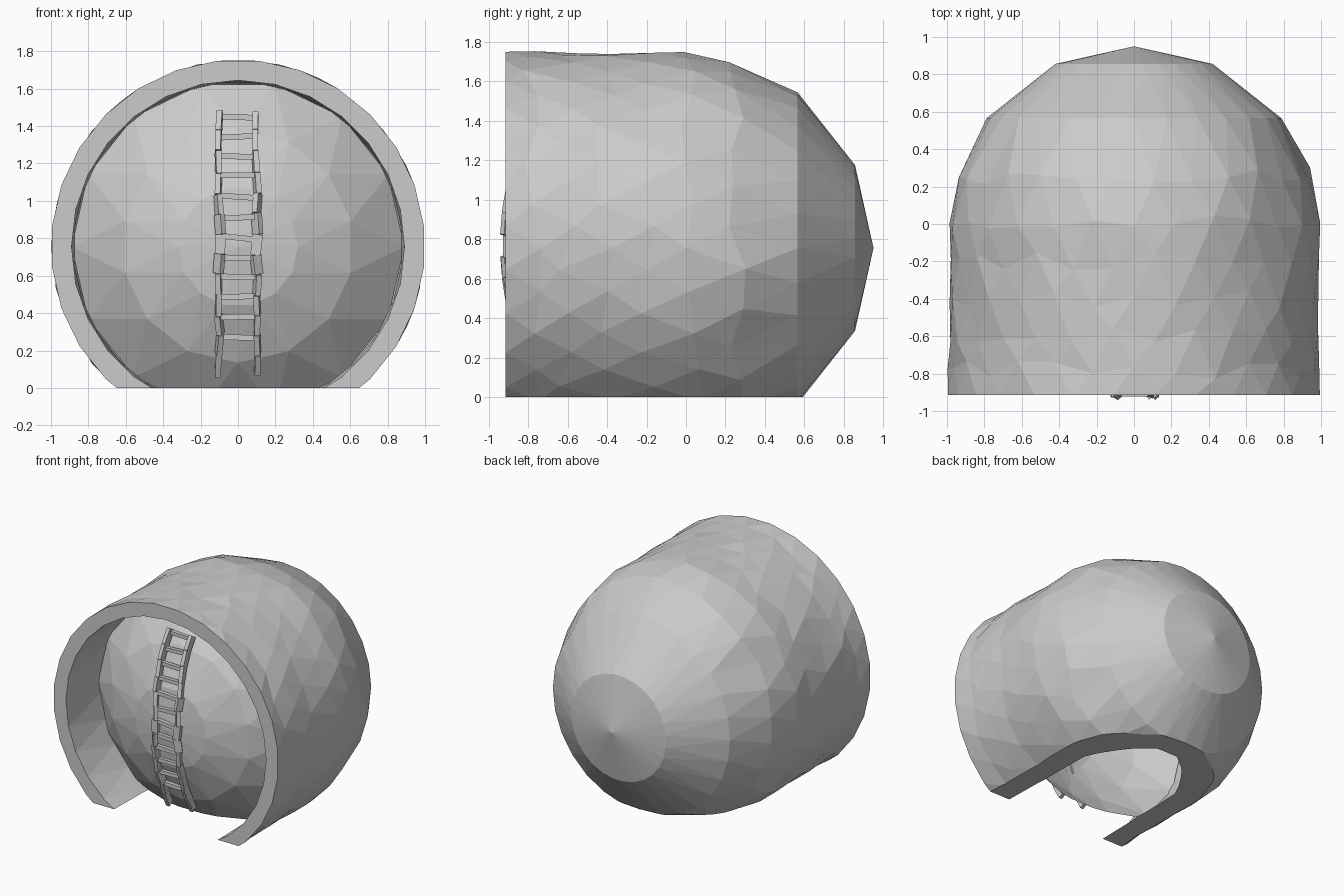
import bpy, bmesh, math, random
from mathutils import Vector, Matrix

if "Cube" in bpy.data.objects:
    bpy.data.objects.remove(bpy.data.objects["Cube"])

random.seed(4)
CZ = 0.755      # height of the shell axis
CY = -0.05      # centre of the rear dome
FRONT = -0.915


def finish(bm, name):
    bmesh.ops.recalc_face_normals(bm, faces=bm.faces)
    me = bpy.data.meshes.new(name)
    bm.to_mesh(me)
    bm.free()
    ob = bpy.data.objects.new(name, me)
    bpy.context.collection.objects.link(ob)
    return ob


def revolve(bm, profile, segs, jitter=0.0):
    """Spin (radius, y) points around the y axis at height CZ."""
    rings = []
    for i, (r, y) in enumerate(profile):
        if r < 1e-4:
            rings.append([bm.verts.new((0, y, CZ))])
            continue
        ring = []
        for k in range(segs):
            a = 2 * math.pi * (k + 0.5 * (i % 2)) / segs
            loose = jitter and r > 0.9 and FRONT + 0.01 < y < 0.3
            rr = r - random.uniform(0, jitter) if loose else r
            yy = y + random.uniform(-0.05, 0.05) if loose else y
            ring.append(bm.verts.new((rr * math.sin(a), yy, CZ + rr * math.cos(a))))
        rings.append(ring)
    for i, (p, q) in enumerate(zip(rings, rings[1:])):
        for k in range(segs):
            n = (k + 1) % segs
            if len(p) == 1:
                bm.faces.new((p[0], q[k], q[n]))
            elif len(q) == 1:
                bm.faces.new((p[k], p[n], q[0]))
            elif i % 2 == 0:
                bm.faces.new((p[k], p[n], q[k]))
                bm.faces.new((p[n], q[n], q[k]))
            else:
                bm.faces.new((p[k], q[n], q[k]))
                bm.faces.new((p[k], p[n], q[n]))


def cut_floor(bm, fill):
    geom = bm.verts[:] + bm.edges[:] + bm.faces[:]
    res = bmesh.ops.bisect_plane(bm, geom=geom, dist=1e-5, plane_co=(0, 0, 0),
                                 plane_no=(0, 0, 1), clear_inner=True)
    if fill:
        edges = [e for e in res["geom_cut"] if isinstance(e, bmesh.types.BMEdge)]
        bmesh.ops.triangle_fill(bm, edges=edges, use_beauty=True, normal=(0, 0, -1))


def dome(radius, degrees):
    return [(radius * math.cos(math.radians(d)), CY + radius * math.sin(math.radians(d)))
            for d in degrees]


# Thick faceted shell: tube in front, half sphere behind, flat underneath
bm = bmesh.new()
profile = [(0, 0.95)] + dome(1.0, (65, 38, 18))
profile += [(1.0, y) for y in (0.02, -0.2, -0.4, -0.6, -0.78)]
profile += [(1.0, FRONT), (0.89, FRONT), (0.88, -0.5), (0.88, CY)]
profile += dome(0.88, (30, 60)) + [(0, 0.83)]
revolve(bm, profile, 28, 0.018)
cut_floor(bm, True)
finish(bm, "shell")

# Bulging front panel recessed inside the rim
bm = bmesh.new()
R = 1.2
panel = [(r, -0.9 + R - math.sqrt(R * R - r * r)) for r in (0, 0.32, 0.62, 0.89)]
revolve(bm, panel, 14)
cut_floor(bm, False)
finish(bm, "front_panel")

# Curved ladder strip running over the panel
LR = 1.35


def arc(z):
    d = z - 0.77
    return Vector((0, -0.912 + LR - math.sqrt(LR * LR - d * d), z))


def bar(bm, a, b, w, t):
    """Box bar between two points."""
    d = b - a
    rot = d.to_track_quat('Z', 'Y').to_matrix().to_4x4()
    m = Matrix.Translation((a + b) / 2) @ rot @ Matrix.Diagonal((w, t, d.length, 1))
    bmesh.ops.create_cube(bm, size=1, matrix=m)


def wobble(s):
    return Vector((random.uniform(-s, s), 0, random.uniform(-s, s)))


bm = bmesh.new()
zs = [0.07 + i * (1.47 - 0.07) / 13 for i in range(14)]
for side in (-0.1, 0.1):
    pts = [arc(z) + Vector((side, 0, 0)) + wobble(0.008) for z in zs]
    for a, b in zip(pts, pts[1:]):
        bar(bm, a, b, 0.03, 0.055)
finish(bm, "ladder_rails")

bm = bmesh.new()
for z in zs[2:]:
    c = arc(z - 0.02)
    bar(bm, c + Vector((-0.1, 0.005, 0)) + wobble(0.012),
        c + Vector((0.1, 0.005, 0)) + wobble(0.012), 0.03, 0.03)
finish(bm, "ladder_rungs")
